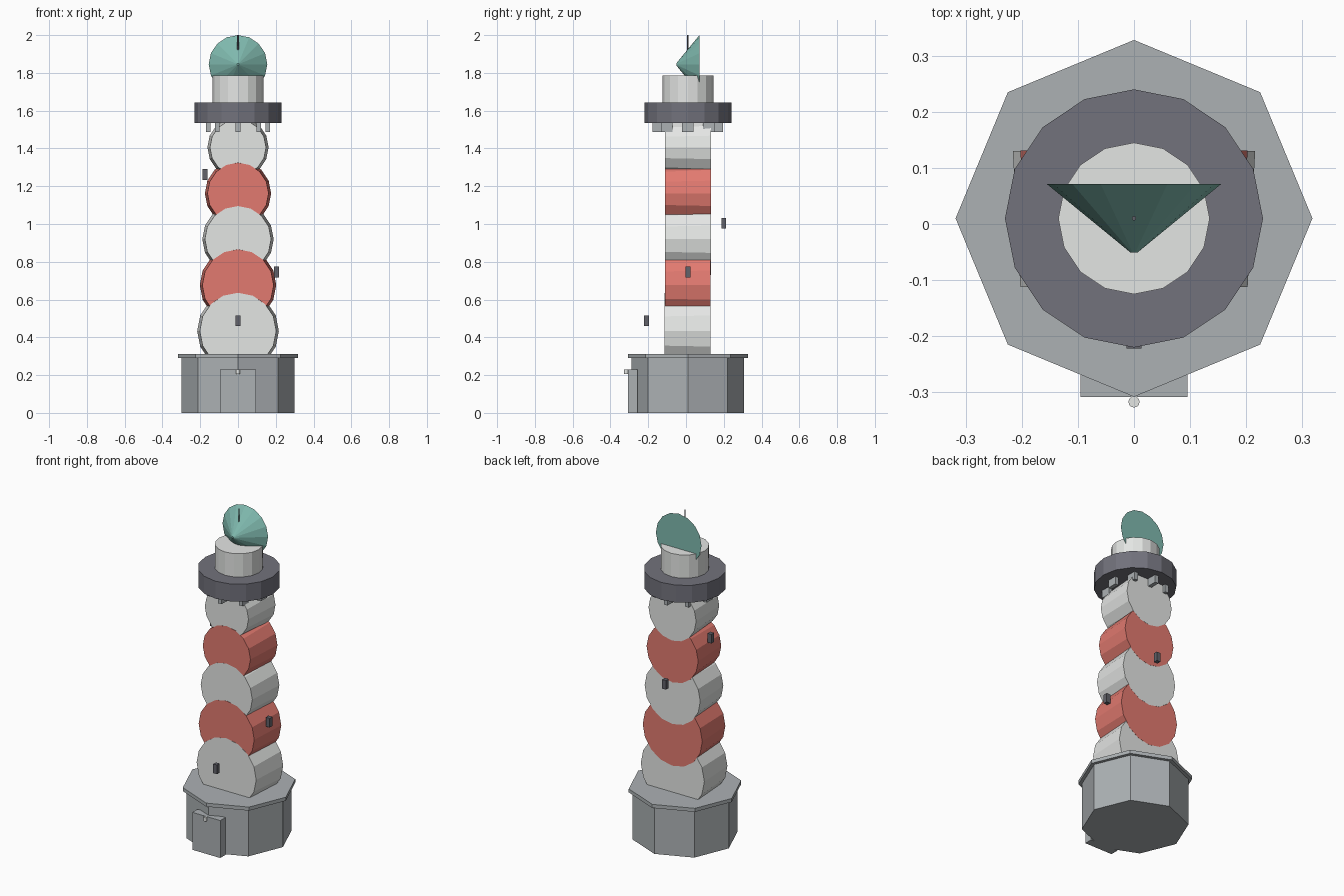
import bpy
import bmesh
from math import sin, cos, pi
from mathutils import Matrix

default = bpy.data.objects.get("Cube")
if default:
    bpy.data.objects.remove(default, do_unlink=True)

AXIS_Y = 0.01  # tower axis; the doorstep side reaches further forward


def material(name, rgb):
    """Flat material from an sRGB colour in 0-255."""
    lin = [((c / 255 + 0.055) / 1.055) ** 2.4 for c in rgb] + [1]
    mat = bpy.data.materials.new(name)
    mat.use_nodes = True
    mat.diffuse_color = lin
    bsdf = next(n for n in mat.node_tree.nodes if n.type == 'BSDF_PRINCIPLED')
    bsdf.inputs["Base Color"].default_value = lin
    return mat


white = material("white paint", (228, 230, 228))
red = material("red paint", (226, 122, 112))
stone = material("grey stone", (172, 177, 180))
slate = material("dark slate", (114, 114, 124))
teal = material("teal roof", (128, 186, 175))
iron = material("dark iron", (98, 98, 106))


def add(name, bm, mat, loc, tilt=0):
    mesh = bpy.data.meshes.new(name)
    bm.transform(Matrix.Rotation(tilt, 4, 'X'))
    bm.to_mesh(mesh)
    bm.free()
    mesh.materials.append(mat)
    obj = bpy.data.objects.new(name, mesh)
    obj.location = loc
    bpy.context.collection.objects.link(obj)
    return obj


def drum(name, mat, loc, r1, r2, depth, sides=16, tilt=0):
    bm = bmesh.new()
    bmesh.ops.create_cone(bm, cap_ends=True, segments=sides,
                          radius1=r1, radius2=r2, depth=depth)
    return add(name, bm, mat, loc, tilt)


def upright(name, mat, r, z0, z1, sides=16, y=AXIS_Y):
    return drum(name, mat, (0, y, (z0 + z1) / 2), r, r, z1 - z0, sides)


def box(name, mat, loc, size):
    bm = bmesh.new()
    bmesh.ops.create_cube(bm, size=1)
    bmesh.ops.scale(bm, vec=size, verts=bm.verts)
    return add(name, bm, mat, loc)


# Octagonal base with overhanging cap
upright("base", stone, 0.298, 0, 0.29, 8)
upright("base_cap", stone, 0.318, 0.29, 0.312, 8)

# Door and knob
box("door", stone, (0, -0.283, 0.115), (0.19, 0.05, 0.23))
upright("door_knob", white, 0.01, 0.207, 0.23, 12, y=-0.317)

# Tower of tapered drums lying front to back, banded white and red
STEP = 0.243
radii = [0.216 - 0.0135 * i for i in range(6)]
for i in range(5):
    drum(f"tower_drum_{i + 1}", red if i % 2 else white,
         (0, AXIS_Y + 0.0006 * (i - 2), 0.312 + STEP * (i + 0.5)),
         radii[i], radii[i + 1], STEP, tilt=pi / 2)

# Small windows spiralling up the tower
for i in range(4):
    a = -pi / 2 + i * pi / 2
    r = 0.219 - 0.0145 * i
    box(f"window_{i + 1}", iron,
        (r * cos(a), AXIS_Y + r * sin(a), 0.488 + 0.258 * i),
        (0.026, 0.026, 0.056))

# Gallery with brackets below
upright("gallery", slate, 0.23, 1.535, 1.642)
for i in range(8):
    a = i * pi / 4
    box(f"bracket_{i + 1}", stone,
        (0.157 * cos(a), AXIS_Y + 0.157 * sin(a), 1.512),
        (0.024, 0.06, 0.05))

# Lantern room, tipped roof cone and spike
upright("lantern_room", white, 0.135, 1.642, 1.785)
drum("roof", teal, (0, AXIS_Y, 1.845), 0.155, 0.006, 0.122, tilt=pi / 2)
upright("spike", iron, 0.004, 1.85, 2.0, 8)
